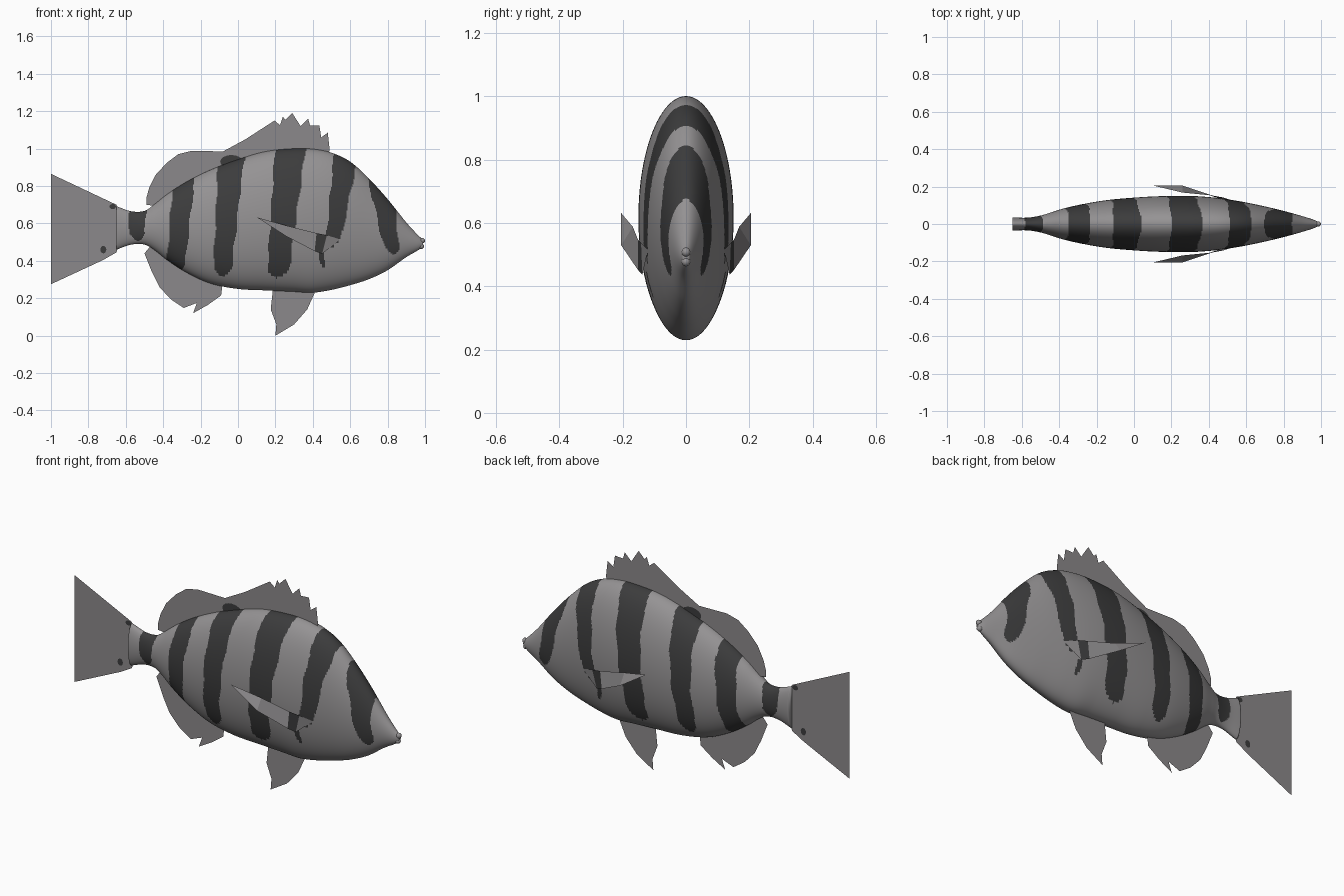
import bpy, bmesh, math
from mathutils import Vector


def material(name, rgb):
    m = bpy.data.materials.new(name)
    m.diffuse_color = (*rgb, 1)
    return m


GREY = material("scale grey", (0.30, 0.29, 0.295))
DARK = material("stripe charcoal", (0.045, 0.045, 0.046))
FIN = material("fin grey", (0.26, 0.25, 0.257))


def finish(name, bm, mats, smooth=False):
    me = bpy.data.meshes.new(name)
    bm.to_mesh(me)
    bm.free()
    for m in mats:
        me.materials.append(m)
    for p in me.polygons:
        p.use_smooth = smooth
    ob = bpy.data.objects.new(name, me)
    bpy.context.collection.objects.link(ob)
    return ob


# Body stations: x, top z, bottom z, half width
STATIONS = [
    (-0.65, 0.692, 0.460, 0.035), (-0.57, 0.665, 0.487, 0.034), (-0.50, 0.667, 0.487, 0.045),
    (-0.45, 0.70, 0.46, 0.060), (-0.38, 0.755, 0.405, 0.082), (-0.28, 0.82, 0.34, 0.105),
    (-0.15, 0.885, 0.28, 0.127), (0.0, 0.942, 0.25, 0.141), (0.15, 0.985, 0.242, 0.149),
    (0.30, 1.0, 0.235, 0.150), (0.40, 0.998, 0.23, 0.144), (0.50, 0.978, 0.245, 0.132),
    (0.60, 0.93, 0.27, 0.115), (0.70, 0.84, 0.302, 0.094), (0.80, 0.73, 0.35, 0.070),
    (0.90, 0.605, 0.42, 0.042), (0.96, 0.54, 0.455, 0.023), (0.99, 0.512, 0.475, 0.010),
]


def station(x):
    """Smooth (Hermite) interpolation of the body stations."""
    n = len(STATIONS)
    i = 0
    while i < n - 2 and x > STATIONS[i + 1][0]:
        i += 1
    a, b = STATIONS[i], STATIONS[i + 1]
    p, q = STATIONS[max(i - 1, 0)], STATIONS[min(i + 2, n - 1)]
    h = b[0] - a[0]
    t = (x - a[0]) / h
    out = []
    for k in (1, 2, 3):
        ma = (b[k] - p[k]) / (b[0] - p[0]) * h
        mb = (q[k] - a[k]) / (q[0] - a[0]) * h
        out.append((2*t**3 - 3*t*t + 1) * a[k] + (t**3 - 2*t*t + t) * ma
                   + (3*t*t - 2*t**3) * b[k] + (t**3 - t*t) * mb)
    return out


# Stripes: top x, top z, bottom x, bottom z, half width top, half width bottom
STRIPES = [
    (0.765, 0.80, 0.83, 0.435, 0.062, 0.038),
    (0.575, 0.94, 0.505, 0.48, 0.063, 0.038),
    (0.28, 1.0, 0.21, 0.31, 0.082, 0.057),
    (-0.035, 0.95, -0.085, 0.32, 0.070, 0.046),
    (-0.29, 0.83, -0.335, 0.34, 0.058, 0.048),
    (-0.535, 0.67, -0.54, 0.505, 0.048, 0.036),
    (0.44, 0.44, 0.462, 0.365, 0.014, 0.016),
]


def is_dark(x, z):
    for k, (xt, zt, xb, zb, wt, wb) in enumerate(STRIPES):
        if z <= zb or (k == 6 and z > 0.45):
            continue
        t = (z - zb) / (zt - zb)
        w = (wb + (wt - wb) * t) * math.sqrt(min(1, (z - zb) / 0.04))
        if abs(x - xb - (xt - xb) * t - 0.004 * math.sin(z * 31 + k)) < w:
            return True
    return False


# Body: lofted ellipses, striped by position
bm = bmesh.new()
NX, NA = 300, 96
rings = []
for i in range(NX + 1):
    x = -0.65 + 1.64 * i / NX
    top, bot, w = station(x)
    c, h = (top + bot) / 2, (top - bot) / 2
    rings.append([bm.verts.new((x, w * math.cos(2*math.pi*j/NA), c + h * math.sin(2*math.pi*j/NA)))
                  for j in range(NA)])
for r, s in zip(rings, rings[1:]):
    for j in range(NA):
        k = (j + 1) % NA
        f = bm.faces.new((r[j], r[k], s[k], s[j]))
        m = f.calc_center_median()
        f.material_index = int(is_dark(m.x, m.z))
bm.faces.new(rings[0])
bm.faces.new(rings[-1])
bmesh.ops.recalc_face_normals(bm, faces=bm.faces)
body = finish("body", bm, [GREY, DARK], True)

# Lips: two small ellipsoids leaving a mouth notch
for name, x, z in (("upper_lip", 0.984, 0.508), ("lower_lip", 0.979, 0.478)):
    bm = bmesh.new()
    bmesh.ops.create_uvsphere(bm, u_segments=16, v_segments=10, radius=1)
    for v in bm.verts:
        v.co = Vector((x + v.co.x * 0.016, v.co.y * 0.014, z + v.co.z * 0.015))
    finish(name, bm, [GREY], True)


# Flat fins on the centre plane
def flat(name, pts, mat=FIN, y=0.0):
    bm = bmesh.new()
    bm.faces.new([bm.verts.new((x, y, z)) for x, z in pts])
    bmesh.ops.triangulate(bm, faces=bm.faces[:], ngon_method='EAR_CLIP')
    return finish(name, bm, [mat])


flat("dorsal_fin", [
    (-0.49, 0.70), (-0.49, 0.735), (-0.475, 0.79), (-0.44, 0.86), (-0.38, 0.925), (-0.32, 0.97),
    (-0.25, 0.988), (-0.18, 0.978), (-0.08, 0.985), (0.04, 1.05), (0.19, 1.125), (0.195, 1.15),
    (0.225, 1.125), (0.24, 1.17), (0.275, 1.13), (0.29, 1.19), (0.335, 1.12), (0.375, 1.16),
    (0.395, 1.09), (0.435, 1.125), (0.445, 1.06), (0.48, 1.085), (0.49, 0.995), (0.48, 0.95),
    (0.3, 0.96), (0.0, 0.90), (-0.28, 0.78), (-0.42, 0.69)])
flat("anal_fin", [
    (-0.5, 0.44), (-0.46, 0.34), (-0.42, 0.26), (-0.36, 0.195), (-0.29, 0.148), (-0.22, 0.175),
    (-0.24, 0.12), (-0.16, 0.165), (-0.09, 0.215), (-0.08, 0.30), (-0.28, 0.38), (-0.45, 0.50)])
flat("pelvic_fin", [
    (0.19, 0.28), (0.19, 0.22), (0.175, 0.14), (0.205, 0.06), (0.2, 0.0), (0.30, 0.06),
    (0.37, 0.14), (0.415, 0.24), (0.41, 0.28)])
flat("tail_fin", [
    (-1.0, 0.865), (-0.65, 0.70), (-0.63, 0.65), (-0.63, 0.50), (-0.65, 0.445), (-0.72, 0.405),
    (-1.0, 0.275), (-0.84, 0.575)])

# Painted marks on the dorsal and tail fins, as thin plates on both faces
MARKS = [("dorsal_mark", -0.035, 0.93, 0.06, 0.036), ("tail_mark_lower", -0.72, 0.46, 0.016, 0.02),
         ("tail_mark_upper", -0.67, 0.69, 0.017, 0.014)]
for name, x, z, rx, rz in MARKS:
    for side, y in (("front", -0.002), ("back", 0.002)):
        flat(f"{name}_{side}", [(x + rx * math.cos(a * math.pi / 8), z + rz * math.sin(a * math.pi / 8))
                                for a in range(16)], DARK, y)

# Pectoral fins: folded sheets, mirrored, with a dark band near the root
for side, s in (("front", -1), ("back", 1)):
    bm = bmesh.new()
    P = [bm.verts.new((x, s * y, z)) for x, y, z in (
        (0.10, 0.206, 0.633), (0.26, 0.205, 0.53), (0.26, 0.168, 0.588),      # tip, lower, upper
        (0.41, 0.152, 0.452), (0.42, 0.152, 0.548),                           # band start
        (0.45, 0.138, 0.437), (0.475, 0.142, 0.537), (0.545, 0.120, 0.515))]  # band end, root
    for idx, mat in (((0, 1, 2), 0), ((1, 3, 4, 2), 0), ((3, 5, 6, 4), 1), ((5, 7, 6), 0)):
        f = bm.faces.new([P[i] for i in idx])
        f.material_index = mat
    finish(f"pectoral_fin_{side}", bm, [FIN, DARK])
